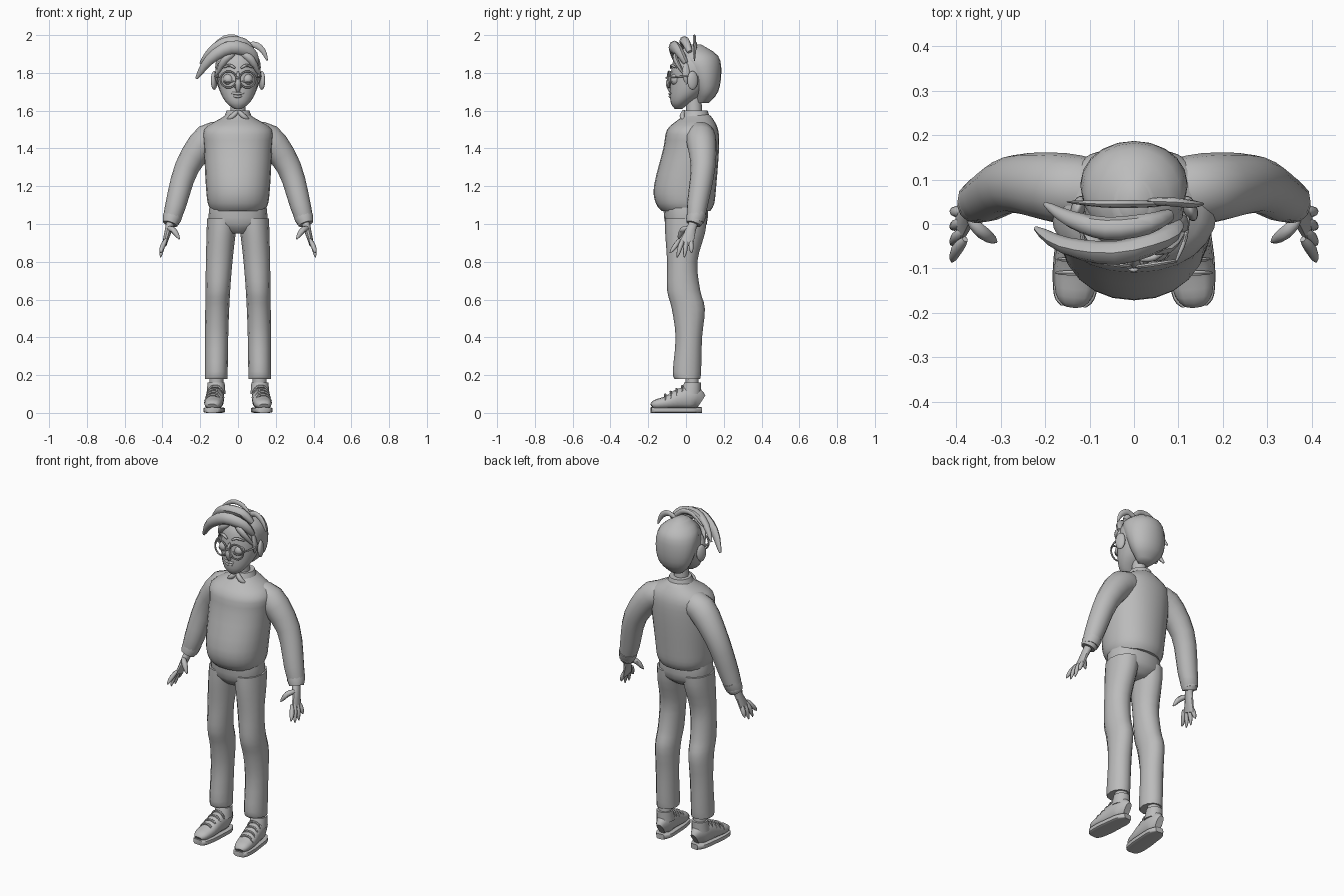
import bpy, bmesh, math
from mathutils import Vector

if "Cube" in bpy.data.objects:
    bpy.data.objects.remove(bpy.data.objects["Cube"])

colour = (0.5, 0.5, 0.5, 1)
grey = bpy.data.materials.new("plain_grey")
grey.use_nodes = True
grey.diffuse_color = colour
grey.node_tree.nodes["Principled BSDF"].inputs["Base Color"].default_value = colour


def finish(ob, name):
    ob.name = name
    ob.data.materials.append(grey)
    bpy.ops.object.select_all(action="DESELECT")
    ob.select_set(True)
    bpy.context.view_layer.objects.active = ob
    bpy.ops.object.shade_smooth_by_angle(angle=math.radians(45))


def spline(points, steps=3):
    """Smooth curve through points of any dimension."""
    pts = [Vector(p) for p in points]
    curve = []
    for i, (b, c) in enumerate(zip(pts, pts[1:])):
        a = pts[max(i - 1, 0)]
        d = pts[min(i + 2, len(pts) - 1)]
        for k in range(steps):
            t = k / steps
            bend = (a * 2 - b * 5 + c * 4 - d) * t * t
            twist = (b * 3 - a - c * 3 + d) * t ** 3
            curve.append(b + ((c - a) * t + bend + twist) / 2)
    return curve + [pts[-1]]


def tube(name, rings, sides=12, ref=(0, 1, 0), level=False, power=2, flip=1):
    """Loft oval rings (x, y, z, radius, radius along ref) into a closed tube."""
    bm = bmesh.new()
    centres = [Vector(ring[:3]) for ring in rings]
    last = len(rings) - 1
    loops = []
    for i, ring in enumerate(rings):
        tangent = centres[min(i + 1, last)] - centres[max(i - 1, 0)]
        tangent = Vector((0, 0, 1)) if level else tangent.normalized()
        v = Vector(ref)
        v = (v - tangent * v.dot(tangent)).normalized()
        u = v.cross(tangent)
        loop = []
        for k in range(sides):
            angle = math.tau * k / sides
            c, s = math.cos(angle), math.sin(angle)
            p = centres[i] + u * math.copysign(abs(c) ** (2 / power), c) * ring[3]
            p += v * math.copysign(abs(s) ** (2 / power), s) * ring[-1]
            loop.append(bm.verts.new((p.x * flip, p.y, p.z)))
        loops.append(loop)
    for a, b in zip(loops, loops[1:]):
        for k in range(sides):
            j = (k + 1) % sides
            bm.faces.new((a[k], a[j], b[j], b[k]))
    bm.faces.new(loops[0])
    bm.faces.new(loops[-1])
    bmesh.ops.recalc_face_normals(bm, faces=bm.faces)
    mesh = bpy.data.meshes.new(name)
    bm.to_mesh(mesh)
    bm.free()
    ob = bpy.data.objects.new(name, mesh)
    bpy.context.collection.objects.link(ob)
    finish(ob, name)


def column(name, rows, centre=0, **options):
    """Level rings given as (z, front y, back y, half width)."""
    rings = [(centre, (f + b) / 2, z, w, (b - f) / 2) for z, f, b, w in spline(rows)]
    tube(name, rings, level=True, **options)


def strand(name, points, thick, flat=1, sides=8, **options):
    """Tapering lock or digit, fullest just before its middle."""
    path = spline(points)
    rings = []
    for i, p in enumerate(path):
        r = thick * (1 - (1.6 * i / (len(path) - 1) - 0.7) ** 2)
        rings.append((*p, r, r * flat))
    tube(name, rings, sides=sides, **options)


def pair(make, name, *args, **options):
    make("left_" + name, *args, flip=1, **options)
    make("right_" + name, *args, flip=-1, **options)


def ball(name, location, size, flip=1, turn=0):
    x, y, z = location
    bpy.ops.mesh.primitive_uv_sphere_add(segments=16, ring_count=10, radius=1,
                                         location=(x * flip, y, z))
    ob = bpy.context.object
    ob.scale = size
    ob.rotation_euler.z = turn * flip
    finish(ob, name)


def lens_rim(name, flip):
    bpy.ops.mesh.primitive_torus_add(major_segments=24, minor_segments=6, major_radius=0.043,
                                     minor_radius=0.005, location=(flip * 0.05, -0.09, 1.765),
                                     rotation=(math.pi / 2, 0, flip * 0.15))
    finish(bpy.context.object, name)


# Sweater
column("sweater_body", [
    (1.07, -0.13, 0.13, 0.14), (1.11, -0.16, 0.15, 0.16), (1.2, -0.17, 0.16, 0.17),
    (1.4, -0.12, 0.175, 0.18), (1.5, -0.1, 0.17, 0.18), (1.56, -0.03, 0.14, 0.09),
    (1.58, -0.01, 0.12, 0.06)], sides=24, power=2.15)
pair(tube, "sleeve", spline([
    (0.07, 0.07, 1.46, 0.07), (0.16, 0.08, 1.45, 0.08), (0.27, 0.09, 1.3, 0.065),
    (0.33, 0.06, 1.1, 0.055), (0.355, 0.05, 1.01, 0.044)]), sides=16)
pair(tube, "cuff", [(0.34, 0.06, 1.06, 0.05), (0.35, 0.05, 1.03, 0.05), (0.36, 0.04, 1, 0.04)])

# Neck and shirt collar
column("neck", [(1.54, 0, 0.09, 0.045), (1.68, 0, 0.08, 0.035)])
column("shirt_collar", [(1.55, -0.03, 0.13, 0.08), (1.6, -0.01, 0.115, 0.06)], sides=16)
pair(strand, "collar_point", [(0, -0.01, 1.6), (0.03, -0.02, 1.57), (0.06, -0.01, 1.55)], 0.014)

# Trousers
column("trouser_seat", [(0.95, -0.07, 0.06, 0.06), (1, -0.11, 0.11, 0.15),
                        (1.1, -0.12, 0.115, 0.15)], sides=16, power=2.3)
leg_rows = [(1.03, -0.11, 0.11), (0.95, -0.11, 0.1), (0.8, -0.1, 0.06), (0.65, -0.1, 0.075),
            (0.55, -0.075, 0.1), (0.4, -0.055, 0.085), (0.22, -0.07, 0.08), (0.18, -0.06, 0.075)]
pair(tube, "trouser_leg", [
    (0.115 - 0.03 * z ** 3, (front + back) / 2, z, 0.06 + 0.02 * z ** 3, (back - front) / 2)
    for z, front, back in spline(leg_rows)], level=True)

# Hands
pair(tube, "palm", spline([(0.35, 0.05, 1.03, 0.024, 0.026), (0.365, 0.03, 0.98, 0.02, 0.026),
                           (0.39, 0, 0.89, 0.012, 0.04)]), sides=10)
for i, finger in enumerate(("index", "middle", "ring", "little")):
    root = 0.02 * i - 0.034
    tip = 0.038 * i - 0.085
    drop = 0.82 + 0.012 * (i - 1.5) ** 2
    pair(strand, finger + "_finger", [(0.38, root, 0.92), (0.4, (root + tip) / 2, 0.88),
                                      (0.41, tip, drop)], 0.013)
pair(strand, "thumb", [(0.37, 0.01, 0.98), (0.34, -0.02, 0.965), (0.31, -0.04, 0.92)], 0.016)

# Shoes: rows are (y, top height, half width), with the toes turned out
shoe = spline([(-0.18, 0.05, 0.025), (-0.16, 0.07, 0.042), (-0.1, 0.09, 0.05),
               (-0.03, 0.13, 0.048), (0.04, 0.14, 0.043), (0.08, 0.1, 0.02)])
pair(tube, "shoe_upper", [(0.12 - 0.09 * y, y, (top + 0.02) / 2, (top - 0.02) / 2, width)
                          for y, top, width in shoe], ref=(1, 0, 0), power=2.4)
pair(tube, "shoe_sole", [(0.12 - 0.09 * y, y * 1.03, 0.015, 0.015, width + 0.004)
                         for y, top, width in shoe], ref=(1, 0, 0), power=5, sides=16)
pair(column, "shoe_collar", [(0.1, -0.03, 0.08, 0.05), (0.16, -0.01, 0.08, 0.045)], centre=0.116)
pair(column, "sock", [(0.1, 0, 0.07, 0.037), (0.21, -0.005, 0.065, 0.037)], centre=0.115)
for i in range(4):
    y, z, x = 0.03 * i - 0.11, 0.015 * i + 0.093, 0.133 - 0.004 * i
    pair(strand, f"lace_{i}", [(x - 0.045, y, z - 0.03), (x - 0.02, y, z),
                               (x + 0.02, y, z), (x + 0.045, y, z - 0.03)], 0.007, sides=6)

# Head and face
column("head", [
    (1.61, -0.06, -0.02, 0.02), (1.64, -0.08, 0.02, 0.06), (1.7, -0.085, 0.1, 0.095),
    (1.8, -0.08, 0.17, 0.114), (1.88, -0.06, 0.16, 0.1), (1.94, 0, 0.1, 0.04)], sides=20)
for side, flip in (("left_", 1), ("right_", -1)):
    ball(side + "ear", (0.126, 0.035, 1.76), (0.016, 0.03, 0.05), flip, turn=0.35)
    ball(side + "eyelid", (0.05, -0.055, 1.765), (0.03, 0.03, 0.03), flip)
    ball(side + "nostril", (0.013, -0.084, 1.73), (0.01, 0.012, 0.01), flip)
    lens_rim(side + "lens_rim", flip)
pair(strand, "eyebrow", [(0.015, -0.08, 1.825), (0.045, -0.075, 1.84), (0.085, -0.05, 1.825)], 0.008)
pair(strand, "lash_line", [(0.02, -0.08, 1.757), (0.05, -0.087, 1.75), (0.08, -0.07, 1.757)], 0.004)
pair(strand, "glasses_arm", [(0.094, -0.085, 1.775), (0.116, -0.03, 1.78), (0.124, 0.04, 1.785)],
     0.005, ref=(1, 0, 0))
strand("glasses_bridge", [(-0.012, -0.1, 1.77), (0, -0.104, 1.775), (0.012, -0.1, 1.77)], 0.005)
strand("nose", [(0, -0.08, 1.7), (0, -0.09, 1.735), (0, -0.088, 1.76), (0, -0.08, 1.81)], 0.016)
for name, z, w in (("upper_lip", 1.69, 0.036), ("lower_lip", 1.675, 0.028)):
    strand(name, [(-w, -0.075, z + 0.004), (0, -0.085, z), (w, -0.075, z + 0.004)], 0.008)

# Hair
column("hair_cap", [
    (1.64, 0.06, 0.12, 0.04), (1.7, 0.045, 0.17, 0.095), (1.8, 0, 0.187, 0.12),
    (1.89, -0.04, 0.17, 0.105), (1.95, 0.02, 0.08, 0.02)], sides=20)
strand("long_fringe", [(0.095, 0, 1.85), (0.06, -0.035, 1.91), (-0.04, -0.065, 1.935),
                       (-0.15, -0.05, 1.87), (-0.22, -0.01, 1.77)], 0.036, flat=0.75)
strand("upper_fringe", [(0.08, 0.02, 1.91), (0.03, 0, 1.96), (-0.06, -0.01, 1.965),
                        (-0.14, 0.01, 1.92), (-0.2, 0.045, 1.85)], 0.026)
strand("crown_spike_right", [(0.06, 0.045, 1.92), (0, 0.045, 1.98), (-0.07, 0.045, 1.985),
                             (-0.15, 0.05, 1.93)], 0.015, flat=0.6)
strand("crown_spike_left", [(0.01, 0.05, 1.92), (0.08, 0.05, 1.95), (0.13, 0.045, 1.92),
                            (0.155, 0.045, 1.865)], 0.017, flat=0.6)
pair(strand, "temple_lock", [(0.02, -0.05, 1.905), (0.07, -0.055, 1.87), (0.113, -0.01, 1.79)],
     0.02, flat=0.7)
pair(strand, "sideburn", [(0.1, 0, 1.85), (0.113, 0, 1.79), (0.108, 0.005, 1.74)], 0.01, flat=2)
